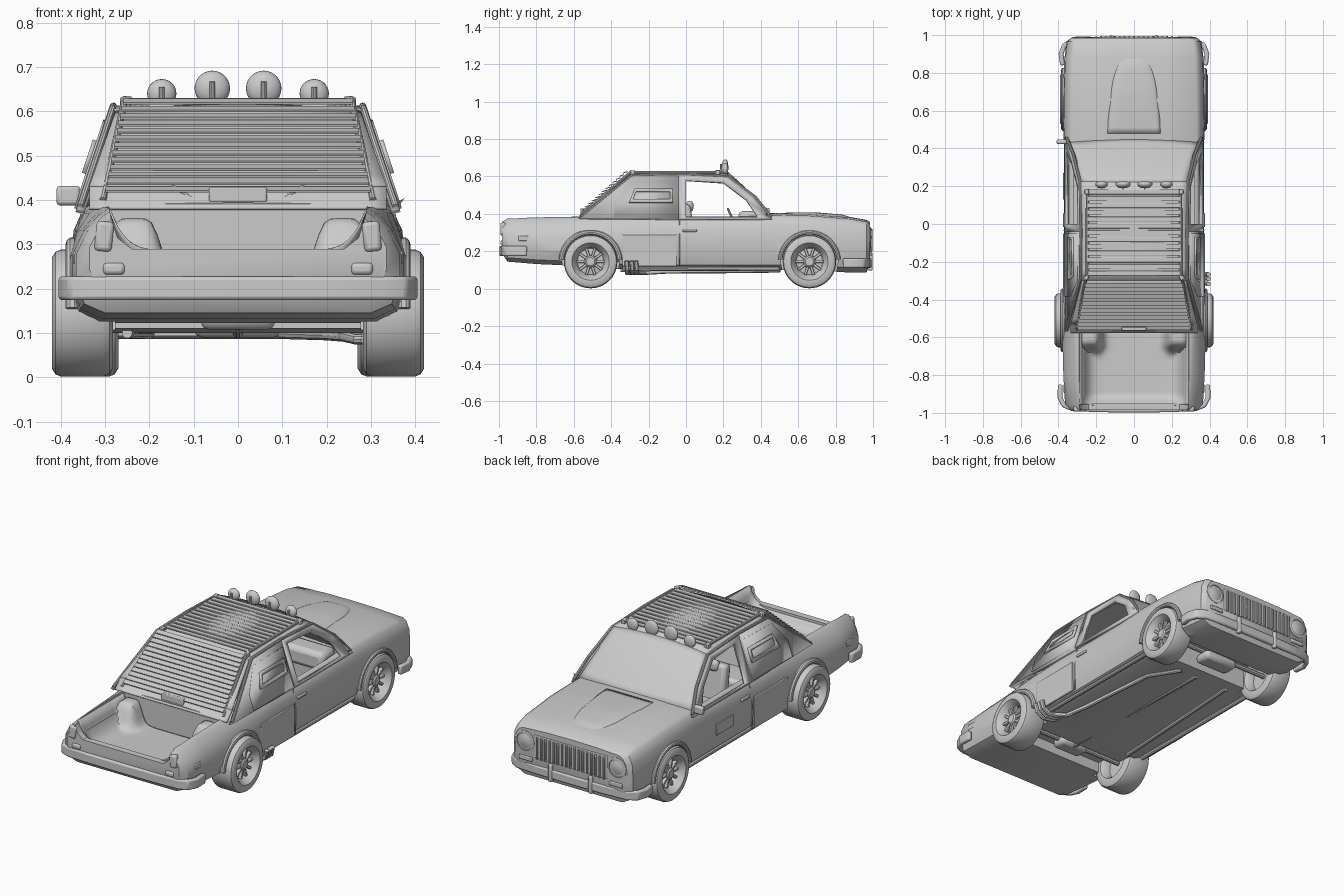
import bpy, bmesh, math
from mathutils import Matrix, Vector, Euler

if "Cube" in bpy.data.objects:
    bpy.data.objects.remove(bpy.data.objects["Cube"])

REAR, FRONT, HUB, R = -0.51, 0.66, 0.145, 0.143   # axle y positions, hub height, tyre radius

def mesh(name, verts, faces, mirror=False, thick=0, bevel=0):
    me = bpy.data.meshes.new(name)
    me.from_pydata([tuple(v) for v in verts], [], faces)
    bm = bmesh.new(); bm.from_mesh(me)
    bmesh.ops.remove_doubles(bm, verts=bm.verts, dist=1e-5)
    bmesh.ops.recalc_face_normals(bm, faces=bm.faces)
    bm.to_mesh(me); bm.free()
    ob = bpy.data.objects.new(name, me)
    bpy.context.collection.objects.link(ob)
    if thick:
        m = ob.modifiers.new("thick", 'SOLIDIFY'); m.thickness = thick; m.offset = 0
    if bevel:
        m = ob.modifiers.new("bevel", 'BEVEL'); m.width = bevel; m.segments = 2
    if mirror:
        ob.modifiers.new("mirror", 'MIRROR')
    return ob

def boxes(name, items, bevel=0.0, mirror=False):
    """One object from (location, size[, rotation]) boxes."""
    vs, fs = [], []
    for it in items:
        rot = Euler(it[2]).to_matrix() if len(it) > 2 else Matrix.Identity(3)
        b = len(vs)
        for sx in (-.5, .5):
            for sy in (-.5, .5):
                for sz in (-.5, .5):
                    vs.append(Vector(it[0]) + rot @ Vector((sx*it[1][0], sy*it[1][1], sz*it[1][2])))
        fs += [tuple(b+i for i in f) for f in
               ((0,1,3,2), (4,6,7,5), (0,4,5,1), (2,3,7,6), (0,2,6,4), (1,5,7,3))]
    return mesh(name, vs, fs, mirror, bevel=bevel)

def loft(name, rings, **k):
    n = len(rings[0])
    fs = [(i*n+j, i*n+(j+1) % n, (i+1)*n+(j+1) % n, (i+1)*n+j)
          for i in range(len(rings)-1) for j in range(n)]
    fs += [tuple(range(n)), tuple(range((len(rings)-1)*n, len(rings)*n))]
    return mesh(name, [v for r in rings for v in r], fs, **k)

def lathe(name, prof, loc, axis='X', seg=40, mirror=False):
    """Spin (radius, offset) points about an axis; profile starts and ends near the axis."""
    rings = []
    for r, o in prof:
        r = max(r, 0.0008)
        c = [(r*math.cos(2*math.pi*i/seg), r*math.sin(2*math.pi*i/seg)) for i in range(seg)]
        rings.append([Vector(loc) + Vector((o, a, b) if axis == 'X' else (a, o, b)) for a, b in c])
    return loft(name, rings, mirror=mirror)

def tube(name, pts, r, mirror=False):
    cu = bpy.data.curves.new(name, 'CURVE'); cu.dimensions = '3D'
    cu.bevel_depth = r; cu.bevel_resolution = 3; cu.use_fill_caps = True
    sp = cu.splines.new('POLY'); sp.points.add(len(pts)-1)
    for p, q in zip(sp.points, pts): p.co = (*q, 1)
    ob = bpy.data.objects.new(name, cu); bpy.context.collection.objects.link(ob)
    bpy.ops.object.select_all(action='DESELECT')
    bpy.context.view_layer.objects.active = ob; ob.select_set(True)
    bpy.ops.object.convert(target='MESH')
    ob = bpy.context.object
    if mirror: ob.modifiers.new("mirror", 'MIRROR')
    return ob

def patch(name, f, nu=16, nv=8, thick=0.012):
    vs = [f(-1+2*i/nu, j/nv) for j in range(nv+1) for i in range(nu+1)]
    fs = [(j*(nu+1)+i, j*(nu+1)+i+1, (j+1)*(nu+1)+i+1, (j+1)*(nu+1)+i) for j in range(nv) for i in range(nu)]
    return mesh(name, vs, fs, thick=thick)

def band(name, half, z0, z1, t):
    """Bumper: a plan path (right half, outside to middle) swept with an upright rectangle."""
    path = [Vector(p) for p in half] + [Vector((-x, y)) for x, y in half[-2::-1]]
    rings = []
    for i, p in enumerate(path):
        d = (path[min(i+1, len(path)-1)] - path[max(i-1, 0)]).normalized()
        n = Vector((-d.y, d.x)) * t/2
        rings.append([(p.x+s*n.x, p.y+s*n.y, z) for s, z in ((1, z0), (1, z1), (-1, z1), (-1, z0))])
    return loft(name, rings, bevel=0.008)

def cut(ob, cutter):
    m = ob.modifiers.new("cut", 'BOOLEAN'); m.operation = 'DIFFERENCE'; m.solver = 'EXACT'; m.object = cutter
    bpy.context.view_layer.objects.active = ob
    bpy.ops.object.modifier_apply(modifier=m.name)
    bpy.data.objects.remove(cutter)

# Lower body: sections along y (y, width, shoulder width, bottom, top)
def section(y, w, wt, zb, zt):
    h = zt - zb
    half = [(.82*w, zb), (.95*w, zb+.09*h), (w, zb+.3*h), (w, zb+.58*h), (w*.45+wt*.55+.008, zb+.8*h),
            (wt, zb+.95*h), (wt-.02, zt)]
    return ([(x, y, z) for x, z in half] + [(.15, y, zt+.008), (0, y, zt+.01), (-.15, y, zt+.008)]
            + [(-x, y, z) for x, z in half[::-1]] + [(0, y, zb)])

body = loft("body_shell", [section(*s) for s in (
    (-.985, .335, .285, .19, .368), (-.955, .365, .305, .145, .376), (-.8, .374, .312, .132, .381),
    (-.65, .378, .318, .125, .384), (-.45, .378, .335, .11, .385), (-.2, .37, .348, .10, .385),
    (.3, .37, .348, .10, .385), (.45, .372, .35, .10, .394), (.66, .378, .35, .10, .390),
    (.88, .368, .345, .086, .373), (.965, .357, .335, .086, .358), (.985, .335, .31, .14, .345))])
for y in (REAR, FRONT):
    for s in (-1, 1):
        cut(body, lathe("arch_cut", [(0, 0), (.152, 0), (.152, s*.3), (0, s*.3)], (s*.278, y, HUB)))
cut(body, boxes("front_axle_channel", [((0, FRONT, .12), (.58, .2, .19))]))
cut(body, boxes("rear_axle_channel", [((0, REAR-.02, .1), (.58, .17, .16))]))
cut(body, boxes("cabin_cut", [((0, -.02, .33), (.64, .84, .36))]))
u = [(.30, .45), (.287, .36), (.272, .315), (.24, .29)]
u = u + [(-x, z) for x, z in u[::-1]]
cut(body, loft("opening_cut", [[(x, y, z) for x, z in u] for y in (-1.1, -.57)]))
cut(body, boxes("bed_cut", [((0, -.76, .27), (.53, .38, .11))]))
# Smooth bed liner with raised wheel humps
def liner(u, v):
    x, y = .288*u, -.958+.39*v
    lip = max(0, 1-v/.16)
    floor = .232 + .053*lip*lip
    hump = .125/(1+((abs(x)-.235)/.06)**6)/(1+((y+.585)/.075)**6)
    return x, y, min(.374, max(floor+(.374-floor)*abs(u)**9, floor+hump))
patch("bed_liner", liner, 44, 28, .004)

# Arch flares and wheels
for label, y, x0, w in (("rear", REAR, .282, .138), ("front", FRONT, .27, .122)):
    tube(label+"_arch_flare", [(.374, y+.156*math.cos(a), HUB+.156*math.sin(a))
         for a in [math.radians(4+172*i/24) for i in range(25)]], .015 if label == "rear" else .012, True)
    lathe(label+"_wheel", [(0, .05), (.08, .05), (.085, .012), (.095, 0), (.125, 0), (.138, .008), (R, .02), (R, w-.02),
          (.138, w-.008), (.125, w), (.1, w), (.096, w-.004), (.092, w-.012), (.074, w-.03), (.07, w-.05), (.035, w-.045),
          (.03, w-.024), (.022, w-.018), (0, w-.018)], (x0, y, HUB), mirror=True)
    boxes(label+"_spokes", [((x0+w-.034, y+.05*math.cos(a), HUB+.05*math.sin(a)), (.018, .05, .014), (a, 0, 0))
          for a in [math.tau*i/10 for i in range(10)]], .003, True)
    tube(label+"_axle", [(-.32, y, HUB), (.32, y, HUB)], .014)

# Cabin sides: open front window frame and closed rear quarter
def sx(z): return .354 - (z-.38)*.33
def panel(name, polys, t=.02, out=0.0):
    return mesh(name, [(sx(z)+out, y, z) for p in polys for y, z in p],
                [tuple(range(sum(map(len, polys[:i])), sum(map(len, polys[:i+1])))) for i in range(len(polys))], True, t)
outer = [(.46, .37), (.36, .49), (.22, .60), (-.04, .608), (-.04, .37)]
inner = [(.385, .38), (.32, .475), (.20, .565), (.0, .578), (.0, .38)]
panel("front_window_frame", [[outer[i], outer[(i+1) % 5], inner[(i+1) % 5], inner[i]] for i in range(5)])
panel("rear_quarter", [[(-.04, .37), (-.04, .608), (-.29, .603), (-.57, .375)]])
panel("rear_armour_plate", [[(-.05, .38), (-.05, .58), (-.30, .575), (-.385, .46), (-.385, .38)]], .012, .01)
so, si = [(-.07, .46), (-.07, .535), (-.275, .535), (-.305, .46)], [(-.085, .478), (-.085, .518), (-.268, .518), (-.283, .478)]
panel("vision_slit_frame", [[so[i], so[(i+1) % 4], si[(i+1) % 4], si[i]] for i in range(4)], .01, .02)
boxes("rear_door_plate", [((.370, -.195, .205), (.012, .29, .17))], .003, True)
tube("drip_rail", [(sx(z)+.004, y, z) for y, z in ((.455, .385), (.37, .49), (.225, .60), (-.04, .612), (-.29, .606), (-.56, .385))], .008, True)

# Roof, windscreen, rear window and sill
patch("roof", lambda u, v: (.282*u, -.30+.525*v, .600+.018*(1-u*u)+.006*math.sin(math.pi*v)))
patch("windscreen", lambda u, v: (u*(.345-.068*v), .43+.025*(1-u*u)*(1-v)-.21*v, .385+(.217+.018*(1-u*u))*v+.01*math.sin(math.pi*v)))
patch("rear_window", lambda u, v: (u*(.335-.06*v), -.53+.235*v, .43+.17*v+.016*v*(1-u*u)), thick=.008)
patch("rear_window_sill", lambda u, v: (.335*u, -.575+.05*v, .38+.05*v), thick=.008)

# Roof rack slats and rear louvres
boxes("roof_slats", [((0, -.262+.036*i, .627), (.49, .026, .007)) for i in range(13)], .002)
tube("rack_rail", [(.246, .185, .622), (.248, -.285, .622)], .009, True)
boxes("rear_louvres", [((0, -.325-.0185*i, .622-.0165*i), (.52+.0065*i, .026, .005), (.35, 0, 0)) for i in range(13)])
tube("louvre_rail", [(.255, -.29, .628), (.305, -.56, .40)], .008, True)
boxes("rack_feet", [((.25, .17, .62), (.022, .025, .03)), ((.255, -.285, .618), (.022, .025, .03))], .004, True)
boxes("rear_centre_box", [((0, -.555, .412), (.13, .02, .036))], .004)
tube("rear_brace", [(.06, -.555, .395), (.09, -.555, .395), (.15, -.53, .43)], .006, True)

# Roof lamps
for x, z, r in ((.058, .652, .040), (.172, .640, .033)):
    lathe("roof_lamp", [(r*math.sin(math.pi*i/12), .022*-math.cos(math.pi*i/12)*(1.1 if i < 6 else .6)) for i in range(13)],
          (x, .213, z), 'Y', 28, True)
    tube("lamp_bracket", [(x, .19, .61), (x, .188, z+.015)], .006, True)

# Nose: grille, headlamps, bonnet bulge, bumper
boxes("grille_back", [((0, .982, .262), (.44, .012, .125))], .004)
boxes("grille_bars", [((-.2+.025*i, .988, .262-.006*abs(i-8)/8), (.010, .016, .118)) for i in range(17)], .003)
lathe("headlamp", [(0, -.03), (.056, -.03), (.056, .008), (.047, .010), (.045, .002), (.03, .009), (0, .012)], (.276, .979, .275), 'Y', 32, True)
patch("bonnet_bulge", lambda u, v: (u*(.14-.02*v-.07*v**5), .48+.42*v, .400-.028*v**1.7+.015*(1-u**4)*min(1, 7*(1-v), .1+1.8*v)), 14, 14, .004)
band("front_bumper", [(.378, .84), (.386, .90), (.37, .945), (.33, .97), (.2, .978), (0, .98)], .112, .162, .026)
boxes("overriders", [((.12, .986, .145), (.022, .024, .095))], .006, True)
boxes("front_indicators", [((.27, .983, .185), (.08, .02, .022))], .004, True)

# Tail: bumper and lamps
band("rear_bumper", [(.390, -.85), (.392, -.92), (.372, -.96), (.33, -.976), (.2, -.983), (0, -.985)], .174, .228, .026)
boxes("tail_lamps", [((.302, -.978, .318), (.040, .03, .068), (0, -.1, 0)), ((.28, -.982, .245), (.05, .02, .028))], .009, True)
boxes("side_reflectors", [((.366, -.87, .27), (.012, .05, .03))], .004, True)

# Doors: seams, handles, mirrors, sills
tube("door_seam", [(.370, -.035, .12), (.371, -.035, .26), (.358, -.035, .34), (.350, -.035, .385)], .003, True)
boxes("door_handles", [((.366, .02, .31), (.018, .075, .014))], .004, True)
boxes("left_door_patch", [((-.371, .2, .235), (.01, .14, .06))], .002)
boxes("left_mirror", [((-.383, .435, .41), (.054, .024, .044))], .008)
tube("left_mirror_arm", [(-.335, .42, .375), (-.375, .435, .40)], .006)
mesh("right_mirror_stub", [(.335, .42, .38), (.335, .45, .38), (.355, .435, .375), (.376, .43, .405)], [(0,1,2), (0,1,3), (1,2,3), (0,2,3)])
tube("sill", [(.34, -.34, .108), (.34, .5, .105)], .012, True)

# Interior: seats, bench, dashboard, steering wheel
boxes("front_seats", [((.15, .13, .21), (.2, .22, .12)), ((.15, .01, .33), (.2, .06, .24), (.15, 0, 0)),
                      ((.15, .02, .44), (.12, .04, .06))], .018, True)
boxes("rear_bench", [((0, -.31, .2), (.6, .2, .11)), ((0, -.40, .31), (.6, .06, .24), (.2, 0, 0))], .02)
boxes("dashboard", [((0, .34, .365), (.62, .12, .1))], .025)
tube("steering_wheel", [(-.15+.06*math.cos(math.tau*i/24), .25-.025*math.sin(math.tau*i/24), .37+.055*math.sin(math.tau*i/24)) for i in range(25)], .006)
tube("steering_column", [(-.15, .25, .37), (-.15, .36, .33)], .008)

# Underside: driveshaft, differential, exhaust with side tips, rail
tube("driveshaft", [(0, REAR, .12), (0, .5, .10)], .012)
boxes("differential", [((0, REAR, .135), (.17, .09, .055))], .02)
boxes("front_crossmember", [((0, FRONT, .115), (.2, .1, .05))], .02)
tube("exhaust_pipe", [(.1, .5, .098), (.2, .35, .095), (.24, -.1, .092), (.27, -.22, .085), (.34, -.27, .088)], .012)
for y in (-.315, -.288, -.265):
    tube("exhaust_tip", [(.28, y+.02, .085), (.35, y, .085), (.385, y, .105), (.395, y-.003, .148)], .012)
tube("left_chassis_rail", [(-.25, -.35, .1), (-.2, .5, .098)], .012)

# Smooth shading with sharp edges
for ob in bpy.context.scene.objects:
    if ob.type == 'MESH':
        bpy.ops.object.select_all(action='DESELECT')
        ob.select_set(True); bpy.context.view_layer.objects.active = ob
        bpy.ops.object.shade_smooth_by_angle(angle=math.radians(35))
